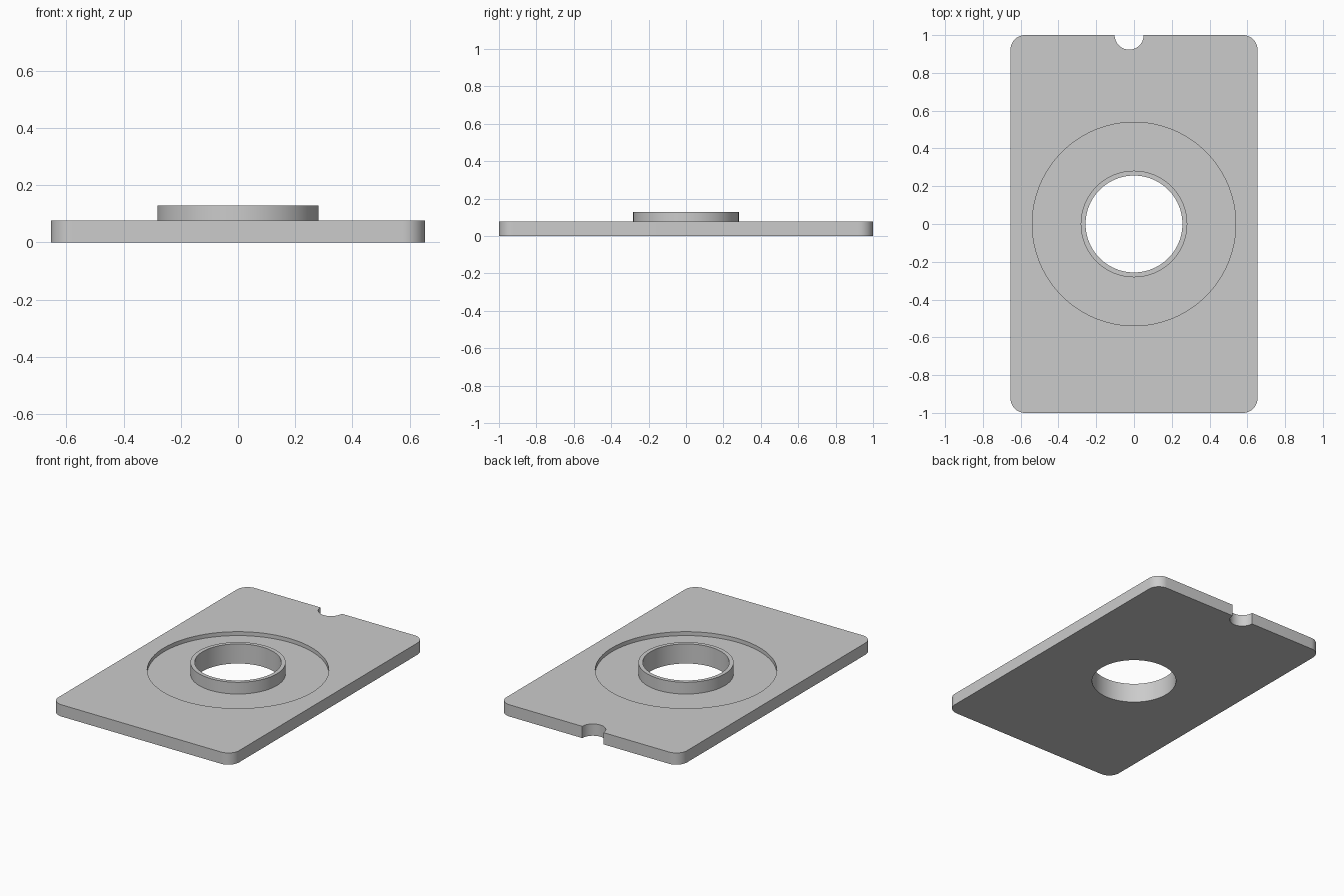
import bpy, bmesh, math

if "Cube" in bpy.data.objects:
    bpy.data.objects.remove(bpy.data.objects["Cube"])

U = 2 / 78                      # one design unit
WIDTH, LENGTH, THICK = 51 * U, 78 * U, 3 * U
CORNER = 3 * U
FLOOR = 2 * U                   # height of the recess floor
COLLAR_TOP = 5 * U

grey = bpy.data.materials.new("light grey")
grey.diffuse_color = (0.6, 0.6, 0.6, 1)
grey.use_nodes = True
grey.node_tree.nodes["Principled BSDF"].inputs["Base Color"].default_value = grey.diffuse_color


def prism(name, points, z0, z1):
    """Extrude a closed outline from z0 up to z1."""
    bm = bmesh.new()
    face = bm.faces.new([bm.verts.new((x, y, z0)) for x, y in points])
    top = bmesh.ops.extrude_face_region(bm, geom=[face])["geom"]
    bmesh.ops.translate(bm, vec=(0, 0, z1 - z0),
                        verts=[v for v in top if isinstance(v, bmesh.types.BMVert)])
    bmesh.ops.recalc_face_normals(bm, faces=bm.faces)
    mesh = bpy.data.meshes.new(name)
    bm.to_mesh(mesh)
    bm.free()
    mesh.materials.append(grey)
    obj = bpy.data.objects.new(name, mesh)
    bpy.context.collection.objects.link(obj)
    return obj


def arc(cx, cy, r, start, sweep, n):
    return [(cx + r * math.cos(start + sweep * i / n),
             cy + r * math.sin(start + sweep * i / n)) for i in range(n + 1)]


def circle(r, n=96, cx=0, cy=0):
    return arc(cx, cy, r, 0, 2 * math.pi, n)[:-1]


def combine(target, tool, operation):
    """Apply a boolean and remove the tool."""
    mod = target.modifiers.new(operation.lower(), 'BOOLEAN')
    mod.object, mod.operation, mod.solver = tool, operation, 'EXACT'
    bpy.context.view_layer.objects.active = target
    bpy.ops.object.modifier_apply(modifier=mod.name)
    bpy.data.objects.remove(tool)


# Rounded rectangular plate
outline = []
for i, (sx, sy) in enumerate([(1, 1), (-1, 1), (-1, -1), (1, -1)]):
    outline += arc(sx * (WIDTH / 2 - CORNER), sy * (LENGTH / 2 - CORNER),
                   CORNER, i * math.pi / 2, math.pi / 2, 12)
plate = prism("collared_plate", outline, 0, THICK)

# Shallow round recess, raised collar, through bore, and half-round edge notch
combine(plate, prism("recess", circle(21 * U), FLOOR, 0.3), 'DIFFERENCE')
combine(plate, prism("collar", circle(11 * U), U, COLLAR_TOP), 'UNION')
combine(plate, prism("bore", circle(10 * U), -0.1, 0.3), 'DIFFERENCE')
combine(plate, prism("notch", circle(3 * U, 48, -U, LENGTH / 2), -0.1, 0.3), 'DIFFERENCE')

# Smooth curved walls with sharp rims
bpy.ops.object.select_all(action='DESELECT')
plate.select_set(True)
bpy.context.view_layer.objects.active = plate
bpy.ops.object.shade_smooth_by_angle(angle=math.radians(30))
